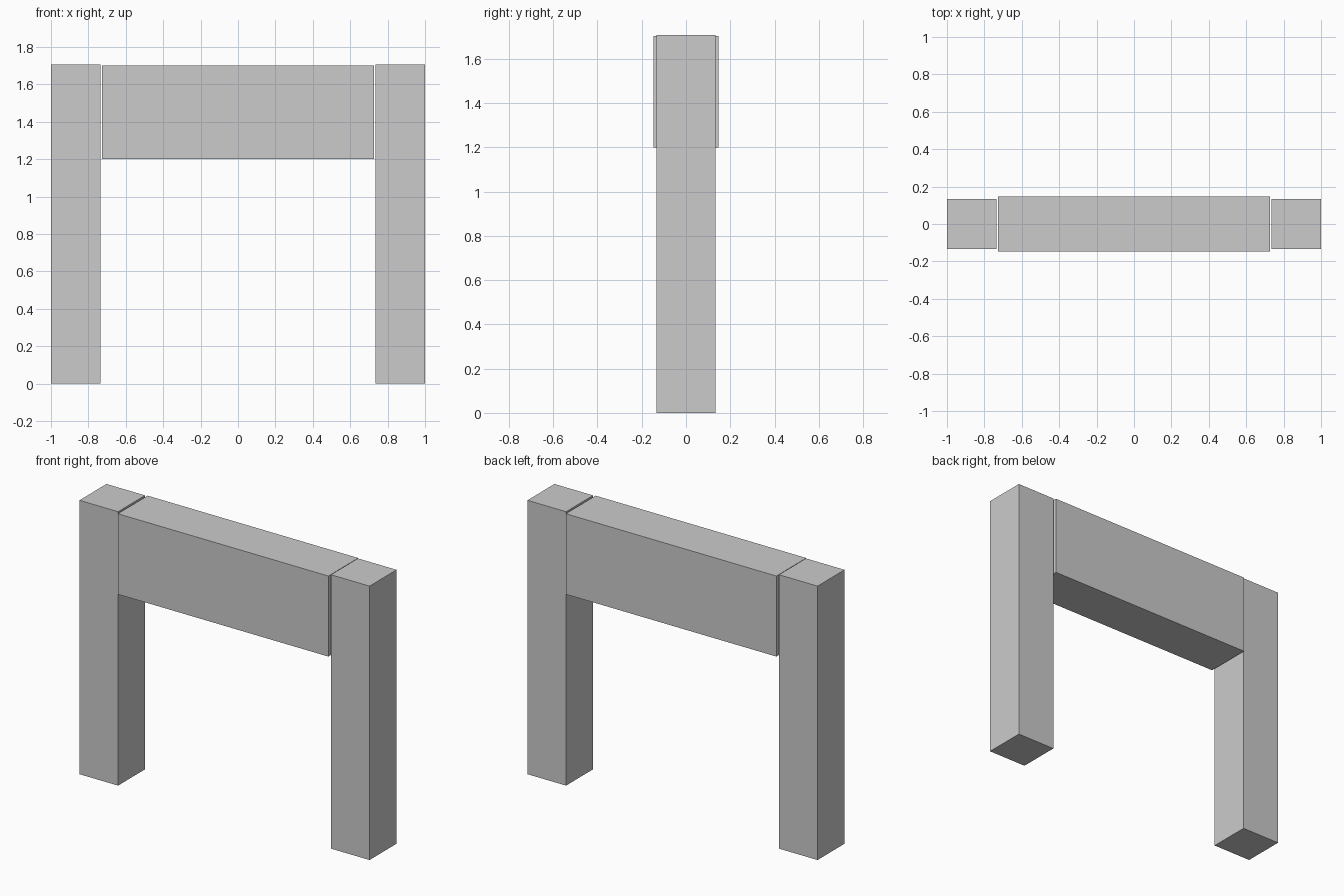
import bpy

if "Cube" in bpy.data.objects:
    bpy.data.objects.remove(bpy.data.objects["Cube"])


def box(name, x, y, z):
    """Add a box spanning the given (min, max) ranges."""
    spans = (x, y, z)
    bpy.ops.mesh.primitive_cube_add(size=1, location=[(a + b) / 2 for a, b in spans])
    obj = bpy.context.object
    obj.name = name
    obj.scale = [b - a for a, b in spans]
    bpy.ops.object.transform_apply(location=False, rotation=False, scale=True)
    return obj


# Square posts, mirrored left and right
for side, name in ((-1, "left_post"), (1, "right_post")):
    box(name, sorted((side * 0.734, side * 1.0)), (-0.133, 0.133), (0, 1.707))

# Deep lintel between the posts, slightly thicker, with a narrow gap at each end
box("lintel", (-0.726, 0.726), (-0.147, 0.147), (1.2, 1.702))
